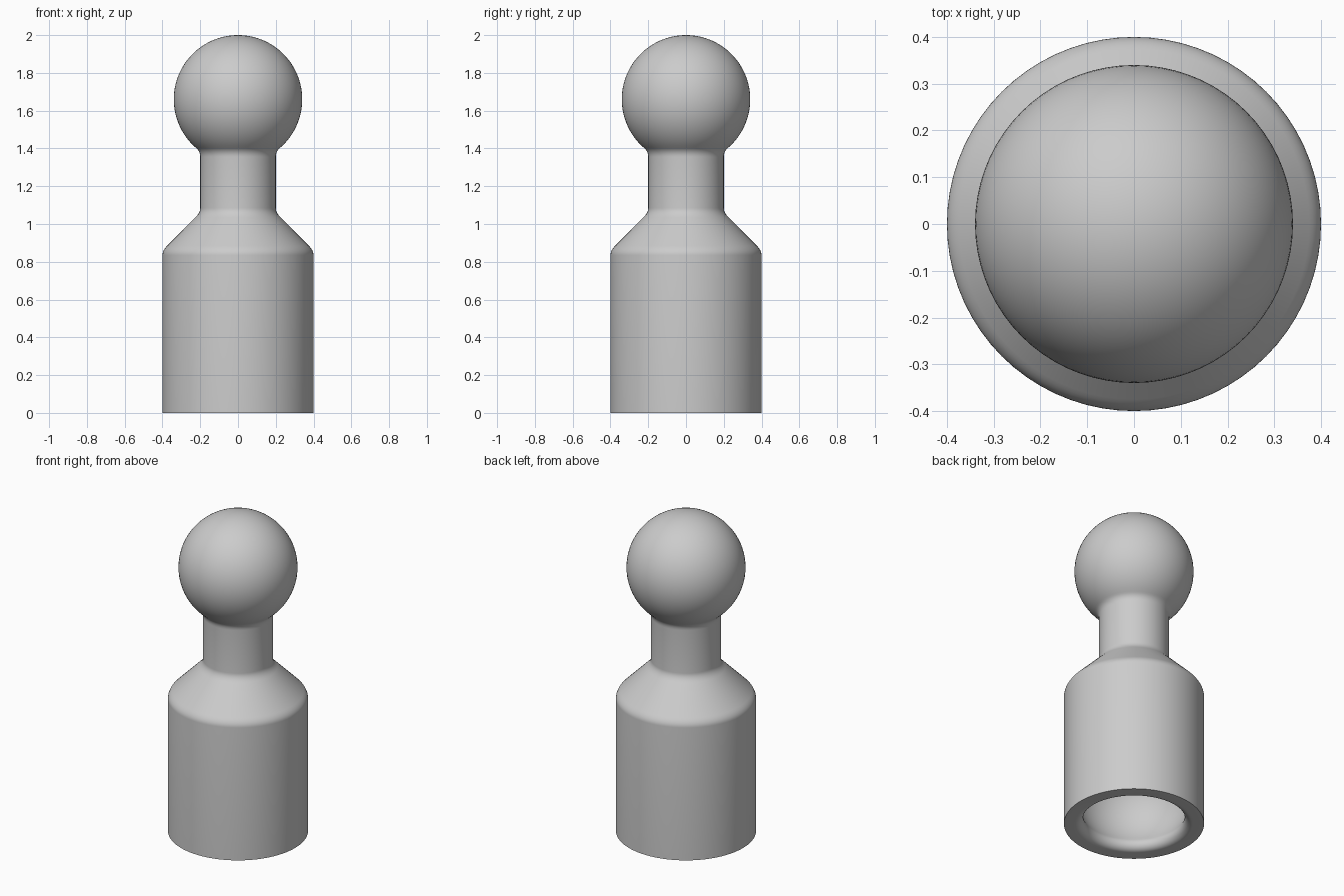
import bpy, math

if "Cube" in bpy.data.objects:
    bpy.data.objects.remove(bpy.data.objects["Cube"])

SEG = 72
BALL_R, BALL_Z = 0.34, 1.66
NECK_R, BODY_R = 0.2, 0.4
LIP_R, LIP_F, SOCK_R = 0.29, 0.045, 0.34


def arc(cx, cz, r, a0, a1, n):
    """Points on an arc in the (radius, height) plane, angles in radians."""
    return [(cx + r * math.cos(a0 + (a1 - a0) * i / n),
             cz + r * math.sin(a0 + (a1 - a0) * i / n)) for i in range(n + 1)]


def blend(p0, c, p1, n=6):
    """Rounded corner from p0 to p1 around corner point c."""
    pts = []
    for i in range(n + 1):
        t = i / n
        pts.append(tuple((1 - t) ** 2 * a + 2 * t * (1 - t) * b + t * t * d
                         for a, b, d in zip(p0, c, p1)))
    return pts


def lathe(name, profile):
    """Revolve a profile that starts and ends on the z axis."""
    verts, faces = [(0, 0, profile[0][1])], []
    rings = profile[1:-1]
    for r, z in rings:
        for s in range(SEG):
            a = 2 * math.pi * s / SEG
            verts.append((r * math.cos(a), r * math.sin(a), z))
    verts.append((0, 0, profile[-1][1]))
    last, top = len(verts) - 1, 1 + (len(rings) - 1) * SEG
    for s in range(SEG):
        n = (s + 1) % SEG
        faces.append((0, 1 + n, 1 + s))
        faces.append((last, top + s, top + n))
        for k in range(len(rings) - 1):
            a, b = 1 + k * SEG, 1 + (k + 1) * SEG
            faces.append((a + s, a + n, b + n, b + s))
    mesh = bpy.data.meshes.new(name)
    mesh.from_pydata(verts, [], faces)
    ob = bpy.data.objects.new(name, mesh)
    bpy.context.collection.objects.link(ob)
    return ob


# Socket: spherical cavity meeting a rounded lip at the base
lip_c = LIP_R + LIP_F
sock_z = LIP_F + math.sqrt((SOCK_R + LIP_F) ** 2 - lip_c ** 2)
join = math.atan2(LIP_F - sock_z, lip_c)
profile = arc(0, sock_z, SOCK_R, math.pi / 2, join, 36)
profile += arc(lip_c, LIP_F, LIP_F, math.pi + join, 1.5 * math.pi, 10)[1:]
profile += [(BODY_R, 0)]

# Body, sloping shoulder and neck
d = 0.025
profile += blend((BODY_R, 0.86 - d), (BODY_R, 0.86), (BODY_R - d, 0.86 + d))
profile += blend((NECK_R + d, 1.06 - d), (NECK_R, 1.06), (NECK_R, 1.06 + d))

# Ball on top, softly blended into the neck
a_neck = -math.acos(NECK_R / BALL_R)
z_neck = BALL_Z + BALL_R * math.sin(a_neck)
ball = arc(0, BALL_Z, BALL_R, a_neck + 0.09, math.pi / 2, 40)
profile += blend((NECK_R, z_neck - 0.03), (NECK_R, z_neck), ball[0])
profile += ball[1:]

part = lathe("ball_and_socket_joint", profile)
bpy.context.view_layer.objects.active = part
part.select_set(True)
bpy.ops.object.shade_smooth_by_angle(angle=math.radians(35))
